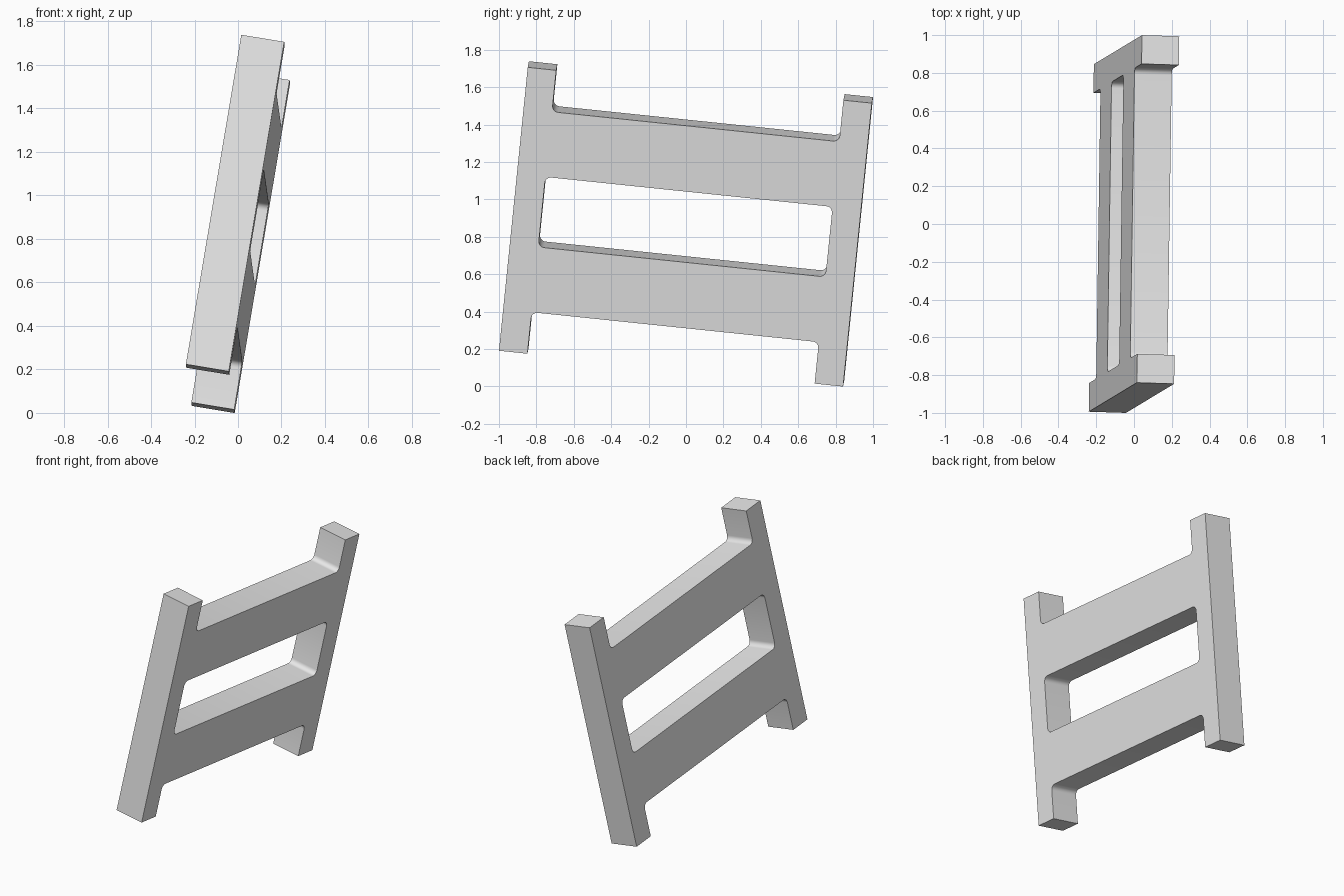
import bpy, bmesh, math
from mathutils import Matrix, Vector

cube = bpy.data.objects.get("Cube")
if cube:
    bpy.data.objects.remove(cube, do_unlink=True)

# Sizes in the fence's own plane
HALF_W, HALF_H, THICK = 0.925, 0.772, 0.20
POST_IN = 0.772            # inner side of the posts
RAIL_OUT, RAIL_IN = 0.546, 0.191
RADIUS, STEPS = 0.033, 6

# Material
grey = bpy.data.materials.new("light_grey")
grey.use_nodes = True
grey.diffuse_color = (0.8, 0.8, 0.8, 1)
grey.node_tree.nodes["Principled BSDF"].inputs["Base Color"].default_value = (0.8, 0.8, 0.8, 1)


def add_outline(bm, corners):
    """Closed loop of edges; corners are (x, y, rounded)."""
    pts = []
    n = len(corners)
    for i, (x, y, rounded) in enumerate(corners):
        p = Vector((x, y, 0))
        if not rounded:
            pts.append(p)
            continue
        a = (Vector((*corners[i - 1][:2], 0)) - p).normalized()
        b = (Vector((*corners[(i + 1) % n][:2], 0)) - p).normalized()
        centre = p + RADIUS * (a + b)
        for s in range(STEPS + 1):
            t = math.pi / 2 * s / STEPS
            pts.append(centre - RADIUS * (b * math.cos(t) + a * math.sin(t)))
    verts = [bm.verts.new(p) for p in pts]
    for i, v in enumerate(verts):
        bm.edges.new((verts[i - 1], v))


def both_halves(half):
    """Complete an outline by half-turn symmetry."""
    return half + [(-x, -y, r) for x, y, r in half]


# Two posts and two rails as one plate with filleted inner corners
bm = bmesh.new()
add_outline(bm, both_halves([
    (-HALF_W, -HALF_H, False), (-POST_IN, -HALF_H, False),
    (-POST_IN, -RAIL_OUT, True), (POST_IN, -RAIL_OUT, True),
    (POST_IN, -HALF_H, False), (HALF_W, -HALF_H, False)]))
add_outline(bm, both_halves([(-POST_IN, -RAIL_IN, True), (POST_IN, -RAIL_IN, True)]))
bmesh.ops.triangle_fill(bm, edges=bm.edges[:], use_beauty=True, normal=(0, 0, 1))

# Thickness
bmesh.ops.translate(bm, verts=bm.verts[:], vec=(0, 0, -THICK / 2))
ext = bmesh.ops.extrude_face_region(bm, geom=bm.faces[:], use_keep_orig=True)
top = [g for g in ext["geom"] if isinstance(g, bmesh.types.BMVert)]
bmesh.ops.translate(bm, verts=top, vec=(0, 0, THICK))
bmesh.ops.recalc_face_normals(bm, faces=bm.faces[:])

mesh = bpy.data.meshes.new("fence_panel")
bm.to_mesh(mesh)
bm.free()
mesh.materials.append(grey)
panel = bpy.data.objects.new("fence_panel", mesh)
bpy.context.collection.objects.link(panel)

# Stand the panel up with its lean
along = Vector((0.0147, 0.9945, -0.1035)).normalized()
up = Vector((0.165, 0.100, 0.981))
out = along.cross(up).normalized()
up = out.cross(along)
turn = Matrix((along, up, out)).transposed().to_4x4()
mesh.transform(Matrix.Translation((0, 0, 0.869)) @ turn)

# Smooth fillets, sharp edges
bpy.ops.object.select_all(action='DESELECT')
panel.select_set(True)
bpy.context.view_layer.objects.active = panel
bpy.ops.object.shade_smooth_by_angle(angle=math.radians(30))
